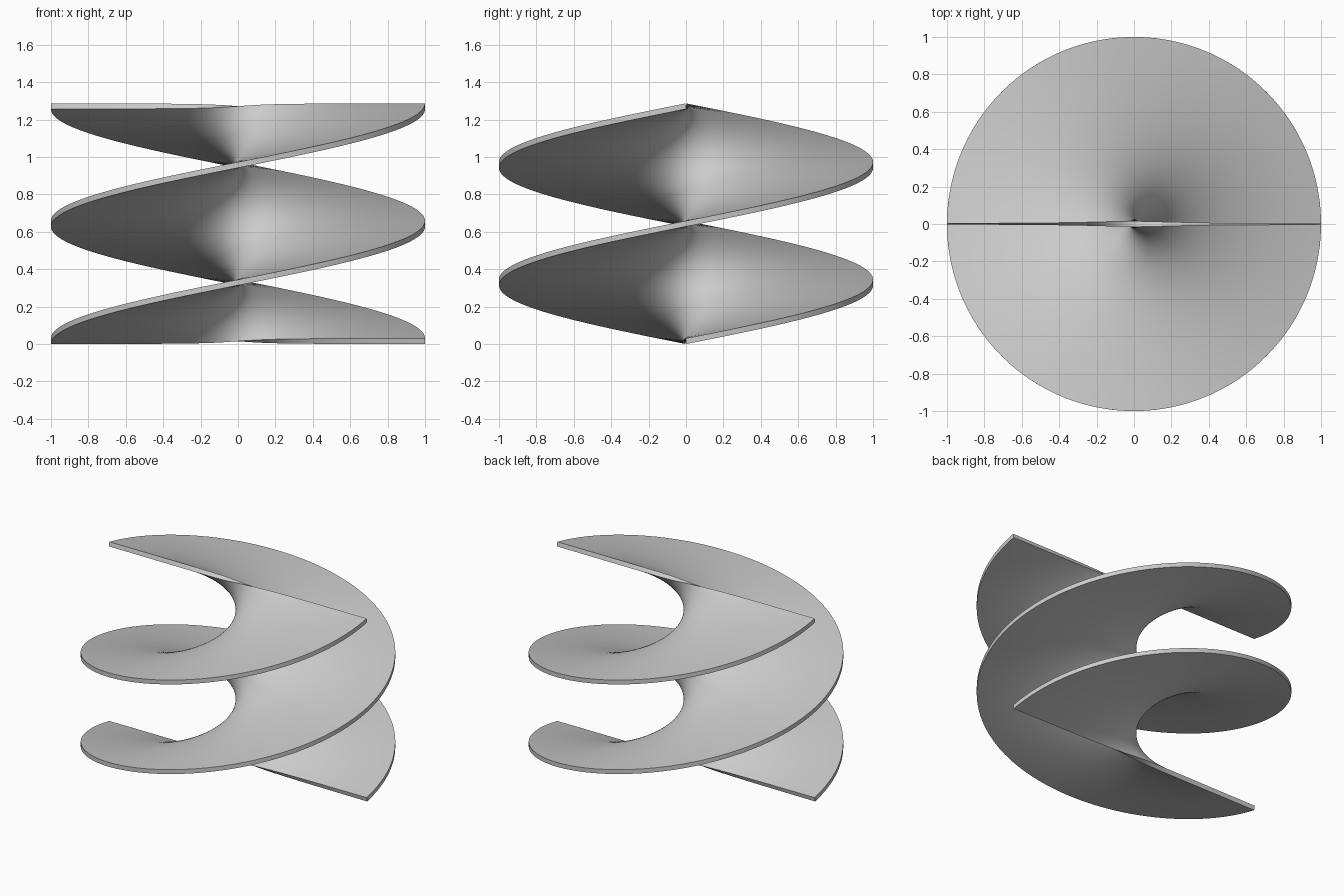
import bpy, bmesh, math
from mathutils import Vector, Matrix

if "Cube" in bpy.data.objects:
    bpy.data.objects.remove(bpy.data.objects["Cube"])

PITCH = 0.2        # rise per radian
THICK = 0.03
STEPS = 192        # along one full turn
ACROSS = 64        # across the diameter
BASE = THICK / 2 / math.sqrt(1 + PITCH ** 2)   # lifts the lowest edge to z = 0

# Straight diameter line, screwed one full right-handed turn up the z axis
bm = bmesh.new()
rows = []
for i in range(STEPS + 1):
    a = 2 * math.pi * i / STEPS
    turn = Matrix.Rotation(a, 3, 'Z')
    rows.append([bm.verts.new(turn @ Vector((2 * j / ACROSS - 1, 0, BASE + PITCH * a)))
                 for j in range(ACROSS + 1)])
for low, high in zip(rows, rows[1:]):
    for j in range(ACROSS):
        bm.faces.new((low[j], low[j + 1], high[j + 1], high[j]))

mesh = bpy.data.meshes.new("helicoid_ramp")
bm.to_mesh(mesh)
bm.free()
ramp = bpy.data.objects.new("helicoid_ramp", mesh)
bpy.context.collection.objects.link(ramp)
bpy.context.view_layer.objects.active = ramp
ramp.select_set(True)

# Give the sheet its thickness, centred on the surface
solid = ramp.modifiers.new("thickness", 'SOLIDIFY')
solid.thickness = THICK
solid.offset = 0
bpy.ops.object.modifier_apply(modifier=solid.name)

# Smooth faces, crisp rim
bpy.ops.object.shade_smooth_by_angle(angle=math.radians(40))
